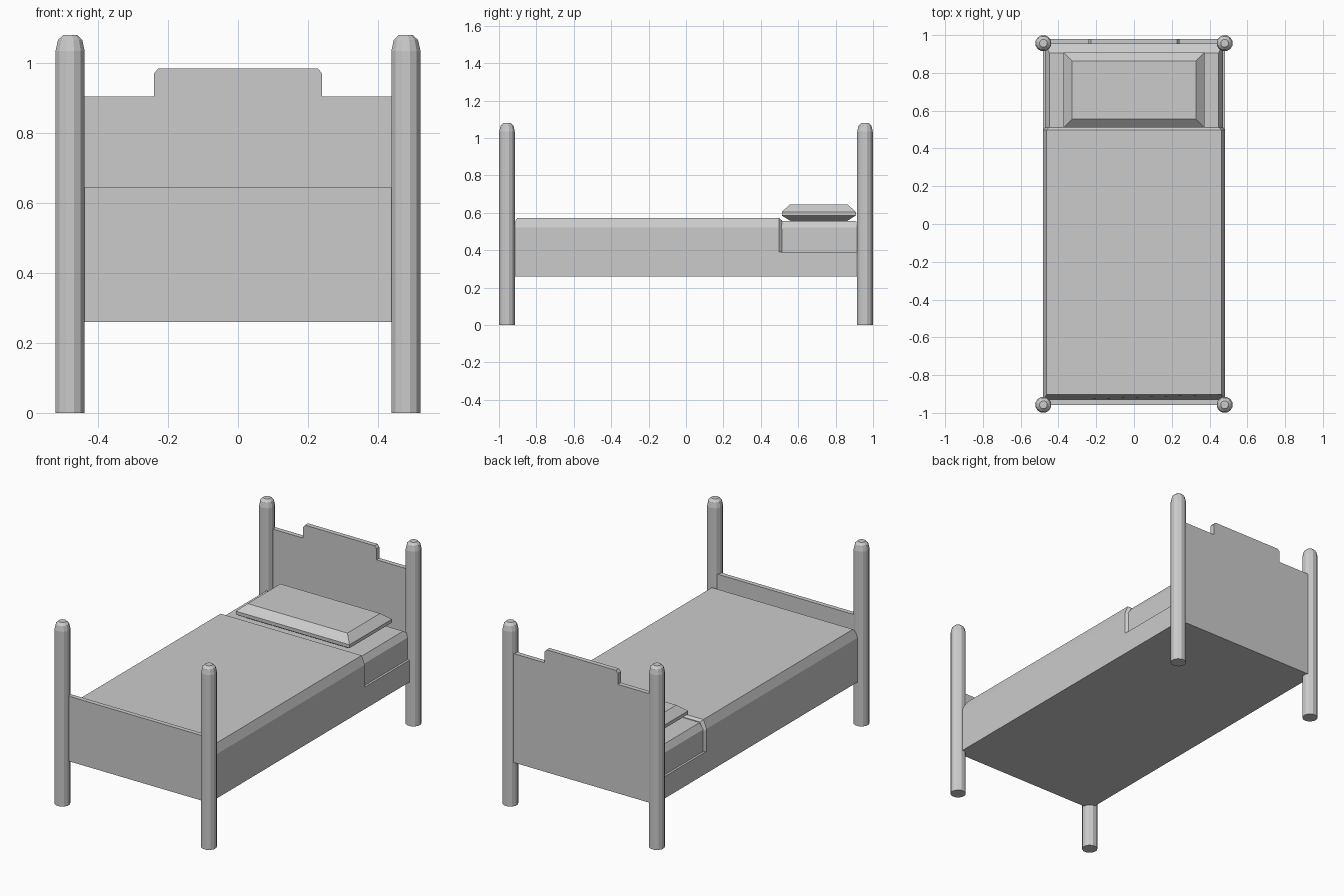
import bpy
import bmesh
from math import cos, sin, pi

cube = bpy.data.objects.get("Cube")
if cube:
    bpy.data.objects.remove(cube, do_unlink=True)

grey = bpy.data.materials.new("plain grey")
grey.use_nodes = True
colour = (0.6, 0.6, 0.6, 1)
grey.diffuse_color = colour
grey.node_tree.nodes["Principled BSDF"].inputs["Base Color"].default_value = colour


def loft(name, rings):
    """Join rings of equal point count into a closed solid."""
    bm = bmesh.new()
    loops = [[bm.verts.new(p) for p in ring] for ring in rings]
    n = len(loops[0])
    for low, high in zip(loops, loops[1:]):
        for i in range(n):
            j = (i + 1) % n
            bm.faces.new((low[i], low[j], high[j], high[i]))
    bm.faces.new(loops[0][::-1])
    bm.faces.new(loops[-1])
    bmesh.ops.recalc_face_normals(bm, faces=bm.faces)
    mesh = bpy.data.meshes.new(name)
    bm.to_mesh(mesh)
    bm.free()
    mesh.materials.append(grey)
    obj = bpy.data.objects.new(name, mesh)
    bpy.context.collection.objects.link(obj)
    return obj


def rect(x, y0, y1, z):
    return [(-x, y0, z), (x, y0, z), (x, y1, z), (-x, y1, z)]


def circle(cx, cy, r, z, sides=12):
    angles = [2 * pi * (i + 0.5) / sides for i in range(sides)]
    return [(cx + r * cos(a), cy + r * sin(a), z) for a in angles]


def board(name, half_profile, y0, y1):
    """Upright panel from the right half of its outline, mirrored in x."""
    outline = half_profile + [(-x, z) for x, z in reversed(half_profile)]
    return loft(name, [[(x, y, z) for x, z in outline] for y in (y0, y1)])


# Four round posts with domed tops
post_profile = [(0.043, 0), (0.043, 1.035), (0.036, 1.066), (0.021, 1.08)]
for end, y in (("foot", -0.957), ("head", 0.957)):
    for side, x in (("right", -0.48), ("left", 0.48)):
        loft(f"{end}_post_{side}", [circle(x, y, r, z) for r, z in post_profile])

# End boards
board("footboard", [(0.48, 0.26), (0.48, 0.645)], -0.957, -0.93)
board("headboard", [(0.48, 0.26), (0.48, 0.905), (0.24, 0.905),
                    (0.24, 0.97), (0.228, 0.985)], 0.952, 0.98)

# Bed base
loft("bed_base", [rect(0.483, -0.94, 0.955, z) for z in (0.26, 0.39)])

# Mattress, with sloped top edges
loft("mattress", [rect(0.47, -0.9, 0.955, 0.38), rect(0.47, -0.9, 0.955, 0.52),
                  rect(0.448, -0.88, 0.905, 0.556)])

# Blanket, wrapped over the mattress with a sloped hem at the head end
blanket_section = [(0.483, 0.39), (0.483, 0.522), (0.462, 0.572)]


def blanket_ring(y, shrink):
    half = [(x - shrink, z - shrink * (z > 0.5)) for x, z in blanket_section]
    return [(x, y, z) for x, z in half + [(-x, z) for x, z in half[::-1]]]


foot_end = blanket_ring(-0.935, 0)
foot_end = [(x, y, min(z, 0.522)) if abs(x) > 0.47 else (x, -0.902, z)
            for x, y, z in foot_end]
loft("blanket", [foot_end, blanket_ring(0.497, 0), blanket_ring(0.512, 0.012)])

# Pillow, wide in the middle and tapered to flat faces
pillow_profile = [(0.048, 0.556), (0, 0.585), (0, 0.605), (0.045, 0.645)]
loft("pillow", [rect(0.372 - d, 0.512 + d, 0.908 - d, z) for d, z in pillow_profile])
